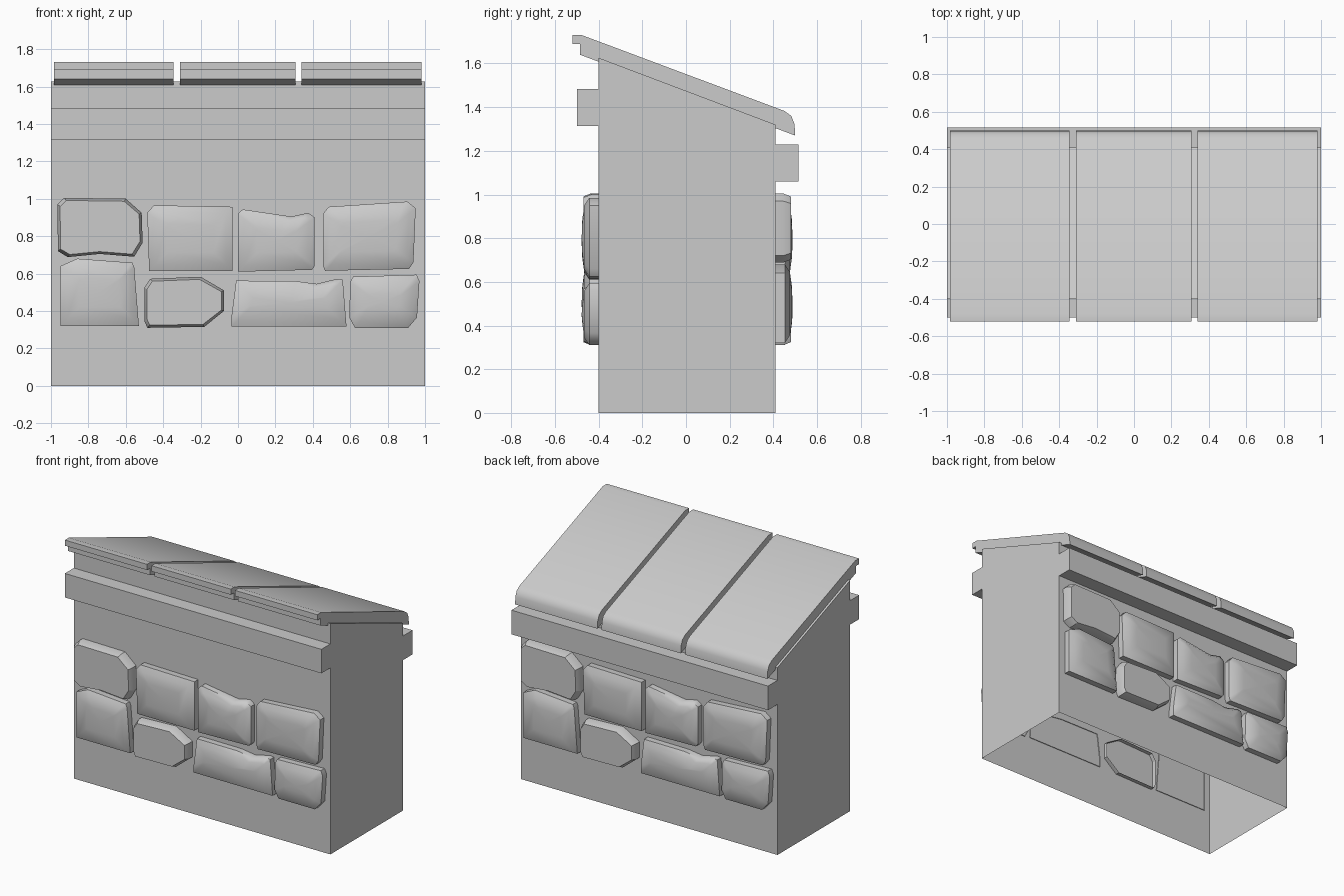
import bpy, bmesh, math

if "Cube" in bpy.data.objects:
    bpy.data.objects.remove(bpy.data.objects["Cube"])


def finish(name, bm, angle=None):
    bmesh.ops.recalc_face_normals(bm, faces=bm.faces[:])
    me = bpy.data.meshes.new(name)
    bm.to_mesh(me)
    bm.free()
    ob = bpy.data.objects.new(name, me)
    bpy.context.collection.objects.link(ob)
    if angle:
        bpy.ops.object.select_all(action='DESELECT')
        ob.select_set(True)
        bpy.context.view_layer.objects.active = ob
        bpy.ops.object.shade_smooth_by_angle(angle=math.radians(angle))
    return ob


def bridge(bm, a, b, skip=()):
    n = len(a)
    for i in range(n):
        if i not in skip:
            j = (i + 1) % n
            bm.faces.new((a[i], a[j], b[j], b[i]))


def prism(name, profile, x0, x1, skip=(), angle=None):
    """Extrude a (y, z) profile along x, leaving out the skipped sides."""
    bm = bmesh.new()
    a, b = [[bm.verts.new((x, y, z)) for y, z in profile] for x in (x0, x1)]
    bm.faces.new(a)
    bm.faces.new(b)
    bridge(bm, a, b, skip)
    return finish(name, bm, angle)


# Wall body with a ledge front and back, sloped top, open underside
prism("wall_body", [(-.40, 0), (.41, 0), (.41, 1.06), (.515, 1.06), (.515, 1.23),
                    (.41, 1.23), (.41, 1.32), (-.40, 1.626), (-.40, 1.483),
                    (-.50, 1.483), (-.50, 1.314), (-.40, 1.314)], -1, 1, skip=(0,))

# Three roof slabs with a stepped high edge and a rounded low edge
slab = [(-.52, 1.69), (-.52, 1.73), (-.477, 1.73), (.45, 1.383), (.482, 1.36),
        (.497, 1.323), (.50, 1.27), (-.485, 1.64), (-.485, 1.69)]
for i, (x0, x1) in enumerate([(-.985, -.345), (-.31, .308), (.34, .982)]):
    prism(f"roof_slab_{i + 1}", slab, x0, x1, angle=40)

# Stone outlines (x, z); True marks flat-faced stones, False pillow-shaped ones
STONES = [
    (True, [(-.965, .97), (-.93, 1.005), (-.60, 1.0), (-.515, .925), (-.51, .765),
            (-.555, .69), (-.74, .705), (-.91, .688), (-.963, .72)]),
    (False, [(-.485, .925), (-.45, .965), (-.03, .957), (-.03, .613), (-.475, .613)]),
    (False, [(0, .92), (.025, .943), (.285, .905), (.375, .925), (.41, .90),
             (.41, .64), (.395, .62), (0, .61)]),
    (False, [(.455, .92), (.485, .957), (.905, .985), (.95, .95), (.938, .66),
             (.915, .625), (.465, .615), (.455, .64)]),
    (False, [(-.95, .64), (-.86, .68), (-.565, .658), (-.555, .635), (-.53, .32),
             (-.95, .32)]),
    (True, [(-.50, .525), (-.47, .572), (-.20, .583), (-.075, .51), (-.075, .40),
            (-.18, .315), (-.485, .31), (-.50, .345)]),
    (False, [(-.035, .37), (-.01, .562), (.305, .56), (.42, .545), (.53, .572),
             (.56, .567), (.58, .317), (-.035, .317)]),
    (False, [(.60, .555), (.615, .583), (.955, .594), (.97, .56), (.957, .365),
             (.91, .31), (.625, .31), (.595, .365)]),
]


def stone(name, flat, pts, side):
    """Build one stone on the front wall; side = -1 turns it onto the back."""
    xs, zs = zip(*pts)
    cx, cz = (min(xs) + max(xs)) / 2, (min(zs) + max(zs)) / 2
    hx, hz = (max(xs) - min(xs)) / 2, (max(zs) - min(zs)) / 2
    face = -.40 if side == 1 else -.41
    bm = bmesh.new()

    def vert(x, depth, z):
        return bm.verts.new((side * x, side * (face - depth), z))

    def ring(inset, depth):
        return [vert(cx + (x - cx) * (1 - inset / hx), depth,
                     cz + (z - cz) * (1 - inset / hz)) for x, z in pts]

    if flat:
        rings = [ring(0, -.03), ring(0, .035), ring(.014, .07)]
        bm.faces.new(rings[-1])
    else:
        rings = [ring(0, -.005), ring(0, .043), ring(.035, .066), ring(.10, .075)]
        centre = vert(cx, .078, cz)
        top = rings[-1]
        for i in range(len(top)):
            bm.faces.new((top[i], top[(i + 1) % len(top)], centre))
    for a, b in zip(rings, rings[1:]):
        bridge(bm, a, b)
    finish(name, bm, 30 if flat else 50)


# The same eight stones on both long walls
for wall, side in (("front", 1), ("back", -1)):
    for i, (flat, pts) in enumerate(STONES):
        stone(f"{wall}_stone_{i + 1}", flat, pts, side)
